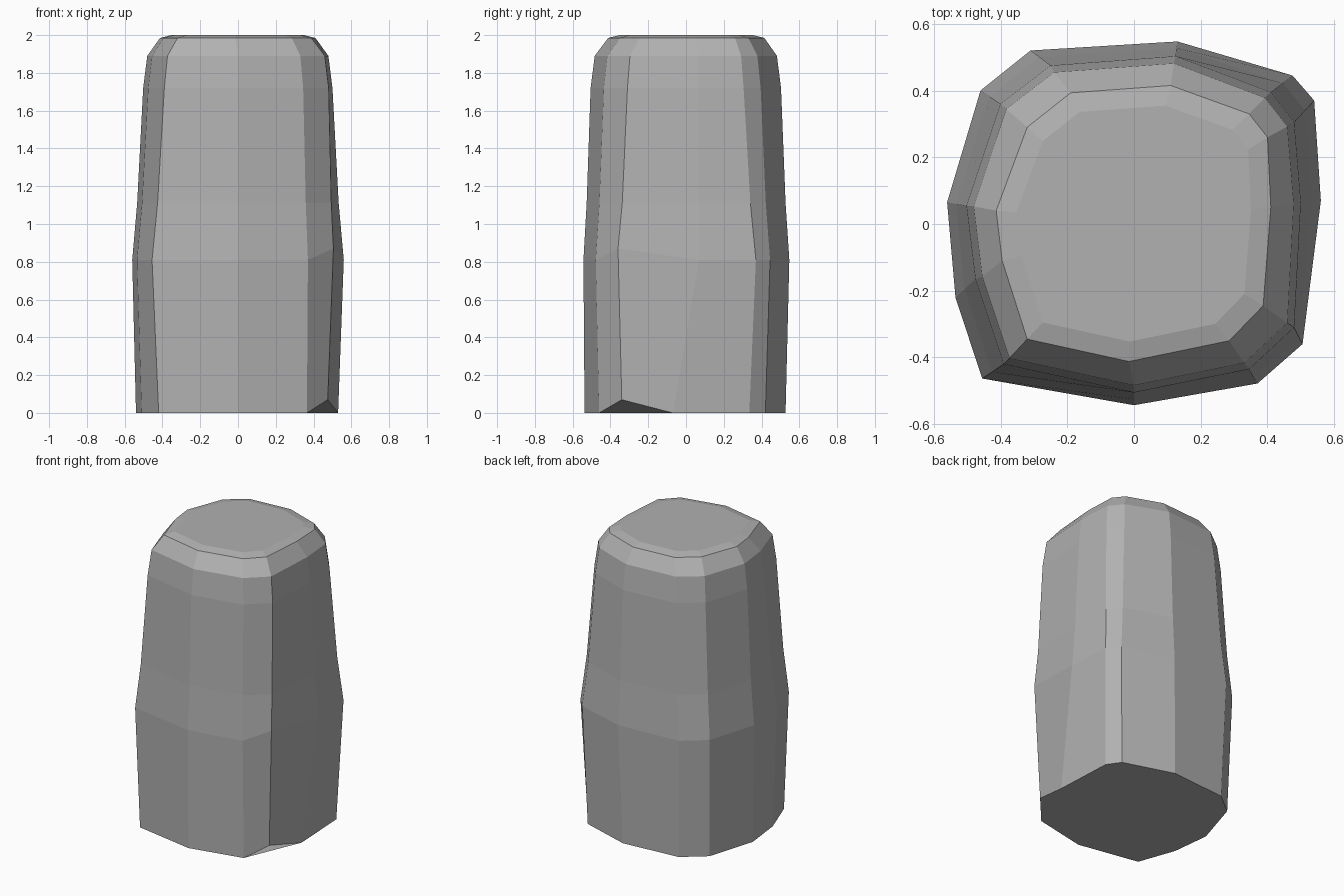
import bpy, bmesh

# Irregular twelve-sided cross-sections, counter-clockwise from the right side
MID = [(0.56, 0.07), (0.54, 0.37), (0.475, 0.445), (0.13, 0.547),
       (-0.31, 0.52), (-0.46, 0.40), (-0.56, 0.065), (-0.535, -0.22),
       (-0.455, -0.463), (0.0, -0.543), (0.37, -0.478), (0.505, -0.36)]
SHOULDER = [(0.50, 0.065), (0.48, 0.305), (0.41, 0.395), (0.125, 0.503),
            (-0.25, 0.475), (-0.40, 0.36), (-0.502, 0.055), (-0.475, -0.165),
            (-0.39, -0.42), (0.0, -0.505), (0.345, -0.435), (0.48, -0.31)]
RIM = [(0.41, 0.05), (0.40, 0.26), (0.345, 0.33), (0.11, 0.415),
       (-0.19, 0.393), (-0.32, 0.29), (-0.413, 0.04), (-0.395, -0.11),
       (-0.32, -0.345), (-0.015, -0.412), (0.285, -0.35), (0.387, -0.245)]
BASE = [(0.53, -0.07), (0.51, 0.335), (0.45, 0.42), (0.11, 0.527),
        (-0.29, 0.495), (-0.44, 0.375), (-0.54, 0.05), (-0.51, -0.21),
        (-0.42, -0.46), (0.0, -0.537), (0.365, -0.46), (0.475, -0.34)]


def scaled(ring, s):
    return [(x * s, y * s) for x, y in ring]


def blend(a, b, t):
    return [(p[0] + (q[0] - p[0]) * t, p[1] + (q[1] - p[1]) * t)
            for p, q in zip(a, b)]


# Stack of sections from the ground to the chamfered top
levels = [(0, BASE), (0.81, MID), (1.11, blend(MID, SHOULDER, 0.45)),
          (1.72, SHOULDER), (1.89, scaled(SHOULDER, 0.957)),
          (1.985, RIM), (2.0, scaled(RIM, 0.855))]

bm = bmesh.new()
rings = [[bm.verts.new((x, y, z)) for x, y in ring] for z, ring in levels]
rings[0][11].co.z = 0.07   # chipped bottom corner
rings[1][11].co.z = 0.87

# Walls
for lo, hi in zip(rings, rings[1:]):
    for i in range(12):
        j = (i + 1) % 12
        bm.faces.new((lo[i], lo[j], hi[j], hi[i]))

# Top and underside (one face, bent up at the chipped corner)
bm.faces.new(rings[-1])
bm.faces.new(list(reversed(rings[0])))

mesh = bpy.data.meshes.new("stone_pillar")
bm.to_mesh(mesh)
bm.free()

# Dark grey stone
stone = bpy.data.materials.new("dark_stone")
stone.diffuse_color = (0.44, 0.44, 0.44, 1)
mesh.materials.append(stone)
bpy.context.collection.objects.link(bpy.data.objects.new("stone_pillar", mesh))
